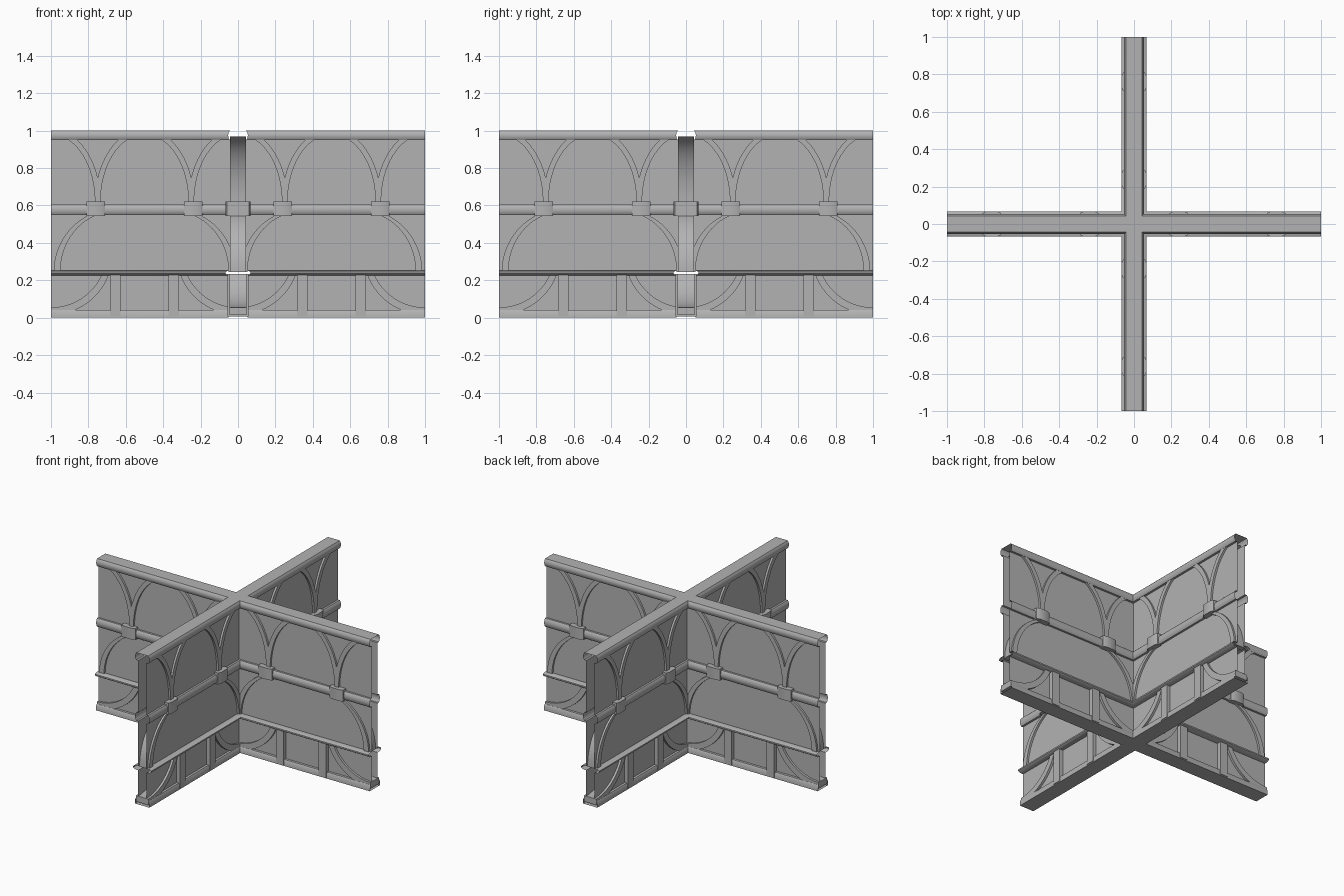
import bpy, bmesh, math
from mathutils import Matrix

cube = bpy.data.objects.get("Cube")
if cube:
    bpy.data.objects.remove(cube, do_unlink=True)

stone = bpy.data.materials.new("grey_stone")
stone.use_nodes = True
GREY = (0.45, 0.45, 0.45, 1)
stone.diffuse_color = GREY
stone.node_tree.nodes["Principled BSDF"].inputs["Base Color"].default_value = GREY


def finish(name, bm):
    mesh = bpy.data.meshes.new(name)
    bm.to_mesh(mesh)
    bm.free()
    mesh.materials.append(stone)
    ob = bpy.data.objects.new(name, mesh)
    bpy.context.collection.objects.link(ob)
    bpy.ops.object.select_all(action='DESELECT')
    ob.select_set(True)
    bpy.context.view_layer.objects.active = ob
    bpy.ops.object.shade_smooth_by_angle(angle=math.radians(35))


def sweep(name, profile):
    """Run a (half width, height) profile around the four inner corners, arm ends open."""
    bm = bmesh.new()
    for q in range(4):
        turn = Matrix.Rotation(q * math.pi / 2, 3, 'Z')
        rows = [[bm.verts.new(turn @ p.to_3d()) for p in
                 (Matrix.Identity(3) @ v for v in corner(h, z))] for h, z in profile]
        for low, high in zip(rows, rows[1:]):
            for i in range(2):
                bm.faces.new((low[i], low[i + 1], high[i + 1], high[i]))
    bmesh.ops.remove_doubles(bm, verts=bm.verts, dist=1e-5)
    finish(name, bm)


def corner(h, z):
    from mathutils import Vector
    return [Vector((1, h, z)), Vector((h, h, z)), Vector((h, 1, z))]


def prism(bm, outline, depth, plan=False):
    """Solid from an outline: upright (x, z) by depth in y, or plan (x, y) between two heights."""
    lo, hi = depth
    place = (lambda u, v, d: (u, v, d)) if plan else (lambda u, v, d: (u, d, v))
    a = [bm.verts.new(place(u, v, lo)) for u, v in outline]
    b = [bm.verts.new(place(u, v, hi)) for u, v in outline]
    n = len(a)
    for i in range(n):
        j = (i + 1) % n
        bm.faces.new((a[i], a[j], b[j], b[i]))
    bm.faces.new(a[::-1])
    bm.faces.new(b)


def rib(bm, cx, cz, inner, outer, z_from, z_to, side, half):
    """Curved band between two ellipse arcs, cut off at two heights."""
    steps = 14
    up = 1 if z_to > cz else -1

    def arc(a, b):
        t0, t1 = (math.asin(max(0, min(1, abs(z - cz) / b))) for z in (z_from, z_to))
        ts = [t0 + (t1 - t0) * i / steps for i in range(steps + 1)]
        return [(cx + side * a * math.cos(t), cz + up * b * math.sin(t)) for t in ts]

    rows = [[bm.verts.new((x, y, z)) for x, y, z in
             ((p[0], -half, p[1]), (q[0], -half, q[1]), (q[0], half, q[1]), (p[0], half, p[1]))]
            for p, q in zip(arc(*inner), arc(*outer))]
    for r, s in zip(rows, rows[1:]):
        for i in range(4):
            j = (i + 1) % 4
            bm.faces.new((r[i], r[j], s[j], s[i]))
    bm.faces.new(rows[0])
    bm.faces.new(rows[-1][::-1])


def on_both_arms(name, build):
    """Build parts on the x arms, then repeat them on the y arms."""
    bm = bmesh.new()
    build(bm)
    copy = bmesh.ops.duplicate(bm, geom=bm.verts[:] + bm.edges[:] + bm.faces[:])
    verts = [g for g in copy["geom"] if isinstance(g, bmesh.types.BMVert)]
    bmesh.ops.rotate(bm, verts=verts, matrix=Matrix.Rotation(math.pi / 2, 3, 'Z'))
    bmesh.ops.recalc_face_normals(bm, faces=bm.faces)
    finish(name, bm)


# Wall sheets and horizontal mouldings
PANEL = 0.03
sweep("base_plinth", [(0, 0), (0.052, 0), (0.052, 0.03), (0.046, 0.04), (PANEL, 0.04)])
sweep("base_panel", [(PANEL, 0.04), (PANEL, 0.225)])
sweep("ledge", [(PANEL, 0.225), (0.055, 0.228), (0.066, 0.236), (0.066, 0.245),
                (0.05, 0.252), (PANEL, 0.252)])
sweep("lower_panel", [(PANEL, 0.252), (PANEL, 0.55)])
sweep("middle_rail", [(PANEL, 0.55), (0.043, 0.55), (0.05, 0.56), (0.053, 0.578),
                      (0.05, 0.596), (0.043, 0.606), (PANEL, 0.606)])
sweep("upper_panel", [(PANEL, 0.606), (PANEL, 0.95)])
sweep("top_rail", [(PANEL, 0.95), (0.044, 0.95), (0.05, 0.96), (0.053, 0.975),
                   (0.05, 0.99), (0.043, 1), (0, 1)])


# Arch ribs of the upper tier, springing from the blocks
def upper_ribs(bm):
    for cx in (-1, -0.5, 0, 0.5, 1):
        for side in (-1, 1):
            if abs(cx + side * 0.25) < 1:
                rib(bm, cx, 0.62, (0.235, 0.36), (0.265, 0.39), 0.62, 0.97, side, 0.043)


# Wide arches of the middle tier
def lower_ribs(bm):
    for cx in (-0.5, 0.5):
        for side in (-1, 1):
            rib(bm, cx + side * 0.16, 0.245, (0.29, 0.322), (0.325, 0.335),
                0.245, 0.562, side, 0.043)


# Hanging arcs of the base tier
def base_ribs(bm):
    for cx in (-1, 0, 1):
        for side in (-1, 1):
            if abs(cx + side * 0.25) < 1:
                rib(bm, cx, 0.345, (0.295, 0.29), (0.33, 0.33), 0.235, 0.015, side, 0.045)


# Short posts of the base tier
def posts(bm):
    for x in (-0.656, -0.344, 0.344, 0.656):
        w = 0.028
        prism(bm, [(x - w, 0.006), (x + w, 0.006), (x + w, 0.235), (x - w, 0.235)],
              (-0.056, 0.056))


# Faceted blocks on the middle rail
def blocks(bm):
    for x in (-0.76, -0.24, 0.24, 0.76):
        half = [(0.05, 0.058), (0.03, 0.067), (-0.03, 0.067), (-0.05, 0.058)]
        outline = [(x + u, v) for u, v in half] + [(x - u, -v) for u, v in half]
        prism(bm, outline, (0.545, 0.62), plan=True)


on_both_arms("upper_arch_ribs", upper_ribs)
on_both_arms("lower_arch_ribs", lower_ribs)
on_both_arms("base_arc_ribs", base_ribs)
on_both_arms("base_posts", posts)
on_both_arms("rail_blocks", blocks)
